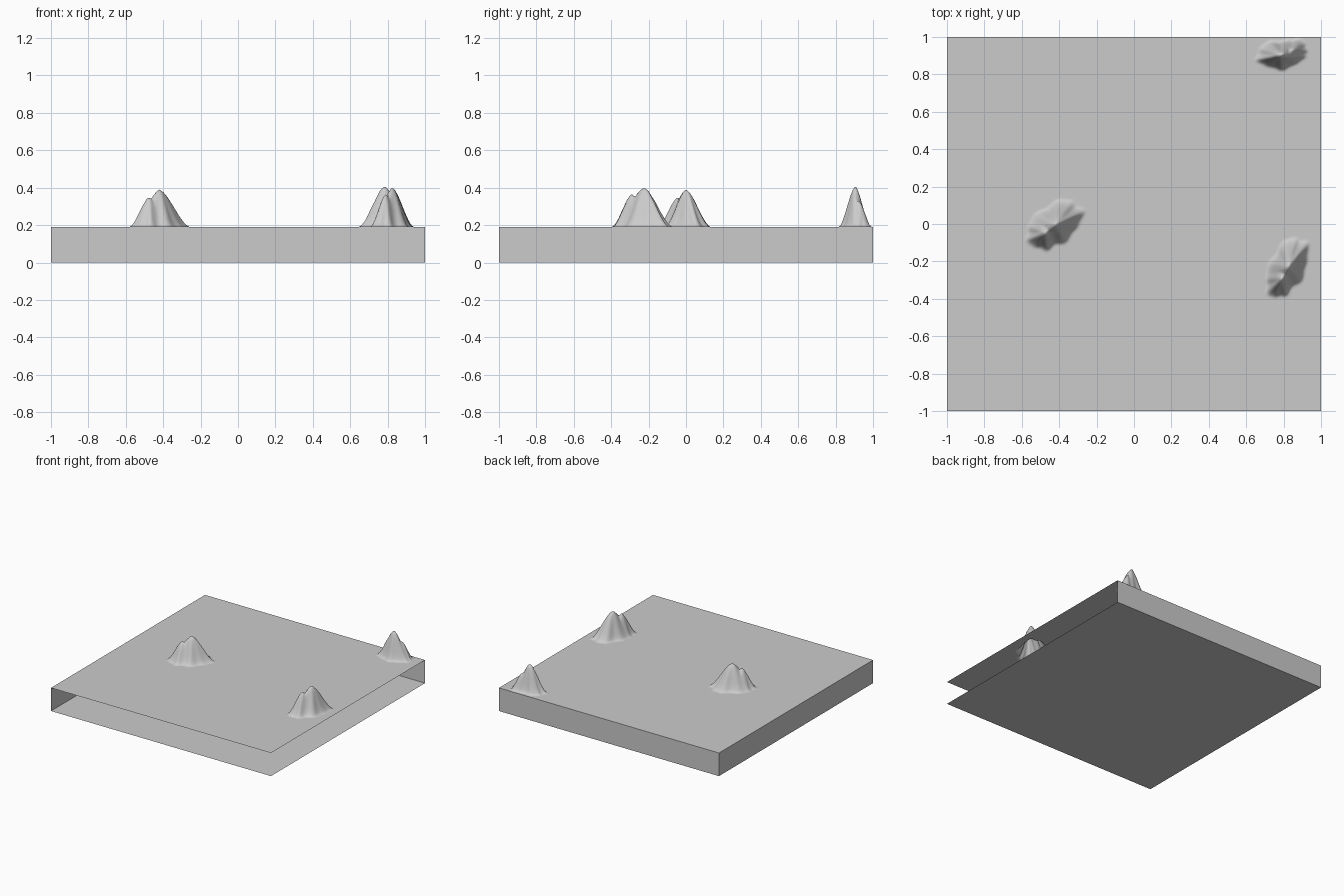
import bpy, bmesh, math
from mathutils import Vector

cube = bpy.data.objects.get("Cube")
if cube:
    bpy.data.objects.remove(cube, do_unlink=True)

GROUND = 0.19   # height of the upper sheet

stone = bpy.data.materials.new("plain grey")
stone.use_nodes = True
grey = (0.6, 0.6, 0.6, 1)
stone.diffuse_color = grey
stone.node_tree.nodes["Principled BSDF"].inputs["Base Color"].default_value = grey


def add_object(name, bm):
    mesh = bpy.data.meshes.new(name)
    bm.to_mesh(mesh)
    bm.free()
    mesh.materials.append(stone)
    obj = bpy.data.objects.new(name, mesh)
    bpy.context.collection.objects.link(obj)
    return obj


# Mounds: centre x, y, half length, half width, turn in degrees, height, ridge phase
mounds = [
    (-0.42, 0.0, 0.165, 0.105, 35, 0.20, 0.4),     # west hill
    (-0.475, -0.045, 0.105, 0.09, 35, 0.16, 2.0),  # its shoulder
    (0.825, -0.225, 0.165, 0.095, 64, 0.21, 1.0),  # east hill
    (0.79, -0.29, 0.115, 0.075, 64, 0.175, 3.0),   # its shoulder
    (0.785, 0.905, 0.13, 0.078, 5, 0.22, 0.0),     # corner hill
    (0.84, 0.925, 0.09, 0.06, 20, 0.14, 1.5),      # its shoulder
]


def mound_height(x, y, mound):
    cx, cy, length, width, turn, height, phase = mound
    p = Vector((x - cx, y - cy))
    a = math.radians(turn)
    u = (p.x * math.cos(a) + p.y * math.sin(a)) / length
    v = (p.y * math.cos(a) - p.x * math.sin(a)) / width
    angle = math.atan2(v, u)
    t = math.hypot(u, v)
    t *= 1 + 0.07 * math.sin(5 * angle + phase) + 0.04 * math.sin(9 * angle + 2 * phase)
    if t >= 1:
        return 0
    soft = 1 - t * t * (3 - 2 * t)
    return height * (0.75 * soft + 0.25 * (1 - t) ** 1.1)


# Upper sheet: coarse grid, refined around the hills and raised
bm = bmesh.new()
bmesh.ops.create_grid(bm, x_segments=20, y_segments=20, size=1)


def near_hill(vert):
    return any((vert.co.xy - Vector(m[:2])).length < 0.3 for m in mounds)


for cuts in (9,):
    edges = [e for e in bm.edges if all(near_hill(v) for v in e.verts)]
    bmesh.ops.subdivide_edges(bm, edges=edges, cuts=cuts, use_grid_fill=True)
for v in bm.verts:
    v.co.z = GROUND + max(mound_height(v.co.x, v.co.y, m) for m in mounds)
for f in bm.faces:
    f.smooth = True
add_object("hilly_ground", bm)

# Lower sheet with the two standing walls; front and left sides stay open
bm = bmesh.new()
bmesh.ops.create_cube(bm, size=2)
for v in bm.verts:
    v.co.z = GROUND if v.co.z > 0 else 0
bm.normal_update()
opened = [f for f in bm.faces
          if f.normal.z > 0.5 or f.normal.y < -0.5 or f.normal.x > 0.5]
bmesh.ops.delete(bm, geom=opened, context='FACES')
add_object("base_and_walls", bm)
